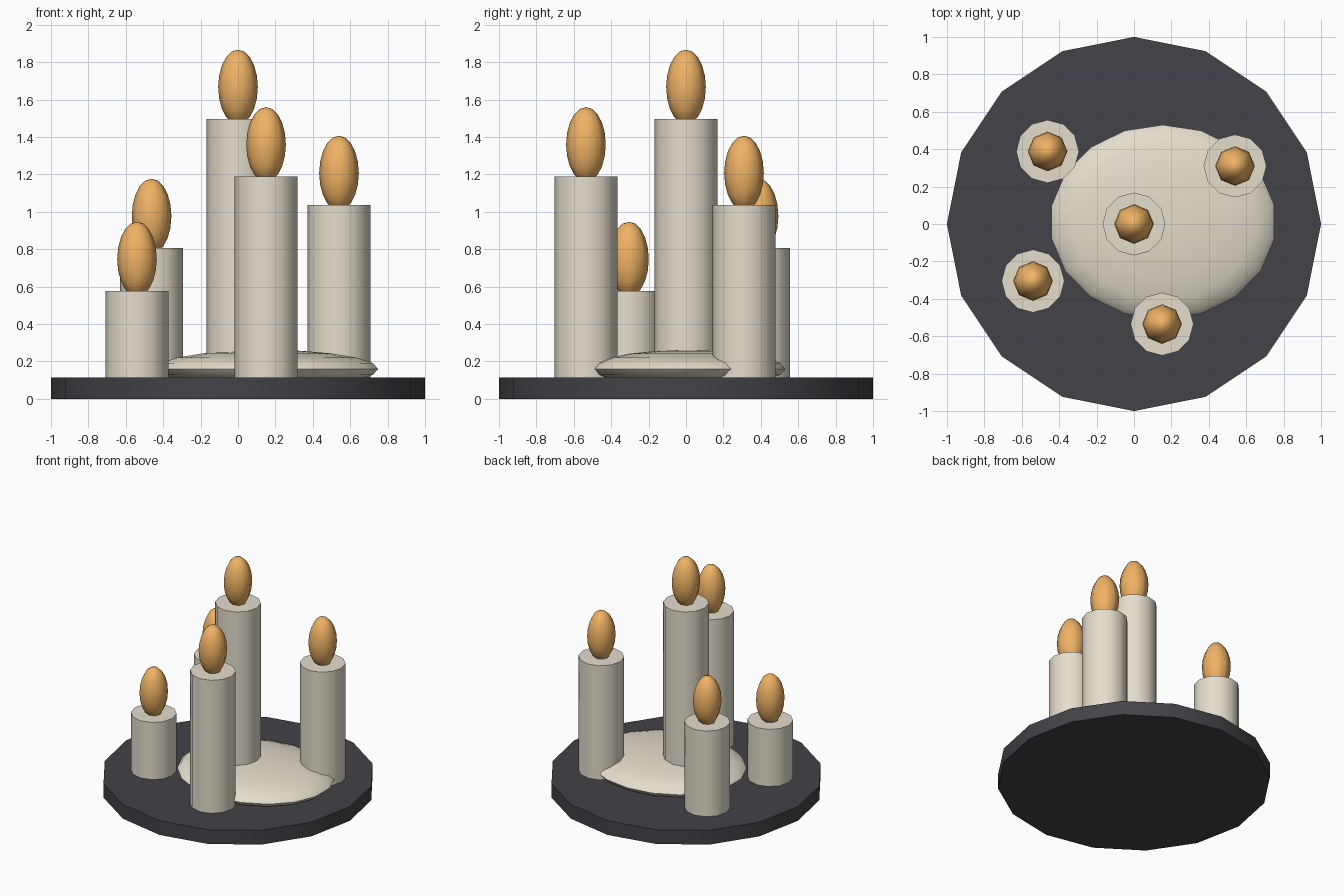
import bpy, bmesh
from math import sin, cos, pi, radians
from mathutils import Matrix

if "Cube" in bpy.data.objects:
    bpy.data.objects.remove(bpy.data.objects["Cube"])


def material(name, rgb):
    m = bpy.data.materials.new(name)
    m.diffuse_color = (*rgb, 1)
    m.use_nodes = True
    m.node_tree.nodes["Principled BSDF"].inputs["Base Color"].default_value = m.diffuse_color
    return m


CHARCOAL = material("charcoal", (0.055, 0.055, 0.065))
WAX = material("cream_wax", (0.78, 0.73, 0.61))
FIRE = material("flame_orange", (0.87, 0.45, 0.13))


def finish(bm, name, mat, loc):
    me = bpy.data.meshes.new(name)
    bm.to_mesh(me)
    bm.free()
    me.materials.append(mat)
    ob = bpy.data.objects.new(name, me)
    ob.location = loc
    bpy.context.collection.objects.link(ob)
    bpy.ops.object.select_all(action='DESELECT')
    ob.select_set(True)
    bpy.context.view_layer.objects.active = ob
    bpy.ops.object.shade_smooth_by_angle(angle=radians(50))
    return ob


def cylinder(name, sides, r, z0, z1, mat, x=0, y=0):
    bm = bmesh.new()
    bmesh.ops.create_cone(bm, cap_ends=True, segments=sides, radius1=r, radius2=r,
                          depth=z1 - z0)
    return finish(bm, name, mat, (x, y, (z0 + z1) / 2))


def ellipsoid(name, sides, rings, size, mat, loc):
    # Stacked rings with a vertex on +y, closed by a pole at each end
    bm = bmesh.new()
    sx, sy, sz = size
    top, bottom = bm.verts.new((0, 0, sz)), bm.verts.new((0, 0, -sz))
    loops = []
    for i in range(1, rings):
        t = pi * i / rings
        loops.append([bm.verts.new((-sx * sin(t) * sin(2 * pi * k / sides),
                                    sy * sin(t) * cos(2 * pi * k / sides),
                                    sz * cos(t))) for k in range(sides)])
    for k in range(sides):
        n = (k + 1) % sides
        bm.faces.new((top, loops[0][k], loops[0][n]))
        bm.faces.new((bottom, loops[-1][n], loops[-1][k]))
        for a, b in zip(loops, loops[1:]):
            bm.faces.new((a[k], b[k], b[n], a[n]))
    return finish(bm, name, mat, loc)


# Round tray
TRAY_TOP = 0.115
cylinder("tray", 16, 1.0, 0, TRAY_TOP, CHARCOAL)

# Pool of melted wax, sunk partly into the tray
ellipsoid("wax_pool", 18, 10, (0.604, 0.52, 0.102), WAX, (0.155, 0.01, 0.16))

# Candles with flames: x, y, candle top
candles = [(0, 0, 1.497), (0.15, -0.535, 1.19), (0.54, 0.31, 1.037),
           (-0.462, 0.388, 0.807), (-0.54, -0.305, 0.577)]
for i, (x, y, top) in enumerate(candles, 1):
    cylinder(f"candle_{i}", 12, 0.168, TRAY_TOP, top, WAX, x, y)
    ellipsoid(f"flame_{i}", 8, 10, (0.106, 0.106, 0.2), FIRE, (x, y, top + 0.17))
